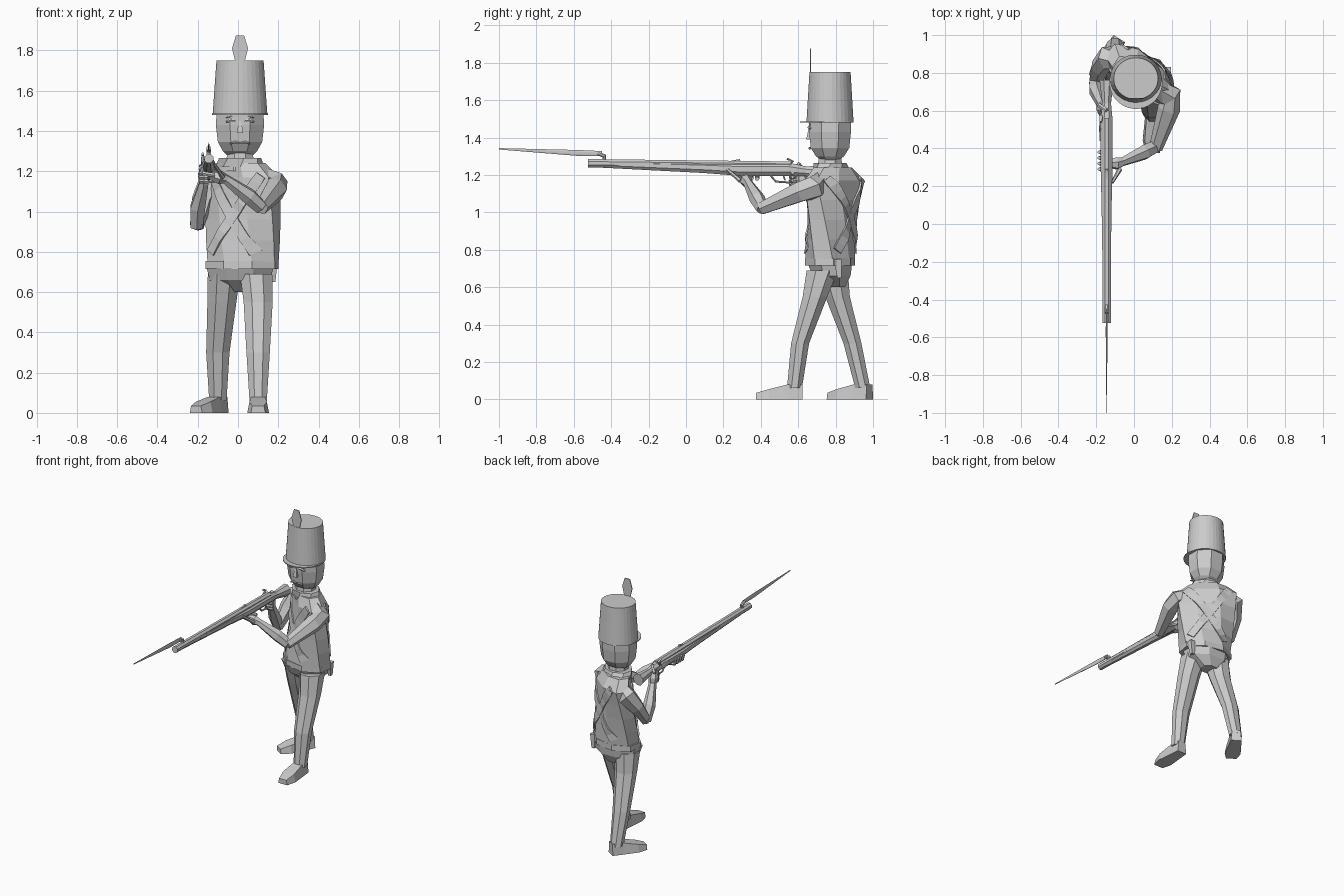
import bpy, bmesh
from math import cos, sin, pi, radians
from mathutils import Vector, Quaternion
from mathutils.bvhtree import BVHTree

default_cube = bpy.data.objects.get("Cube")
if default_cube:
    bpy.data.objects.remove(default_cube)

colour = (0.6, 0.6, 0.6, 1)
grey = bpy.data.materials.new("plain grey")
grey.use_nodes = True
grey.diffuse_color = colour
grey.node_tree.nodes["Principled BSDF"].inputs["Base Color"].default_value = colour

SIDES = (("left", 1), ("right", -1))
HEAD_X = 0.01
BODY_Y = 0.77
GUN_X = -0.145


def finish(name, bm):
    bmesh.ops.recalc_face_normals(bm, faces=bm.faces)
    mesh = bpy.data.meshes.new(name)
    bm.to_mesh(mesh)
    bm.free()
    mesh.materials.append(grey)
    obj = bpy.data.objects.new(name, mesh)
    bpy.context.collection.objects.link(obj)
    return obj


def skin(name, rings):
    """Bridge a list of equal point rings and cap both ends."""
    bm = bmesh.new()
    loops = [[bm.verts.new(point) for point in ring] for ring in rings]
    count = len(loops[0])
    for lower, upper in zip(loops, loops[1:]):
        for i in range(count):
            j = (i + 1) % count
            bm.faces.new((lower[i], lower[j], upper[j], upper[i]))
    bm.faces.new(loops[0])
    bm.faces.new(loops[-1])
    return finish(name, bm)


def column(name, levels, sides=8):
    """Stack level rings, each (height, x, y, half width, half depth, turn)."""
    rings = []
    for height, x, y, width, depth, turn in levels:
        spin = Quaternion((0, 0, 1), radians(turn))
        ring = []
        for i in range(sides):
            angle = 2 * pi * (i + 0.5) / sides
            corner = Vector((width * cos(angle), depth * sin(angle), 0)) / cos(pi / sides)
            ring.append(Vector((x, y, height)) + spin @ corner)
        rings.append(ring)
    return skin(name, rings)


def upright(name, levels, y=BODY_Y, sides=8):
    """Column over one centre, each level (height, half width, half depth)."""
    return column(name, [(z, HEAD_X, y, width, depth, 0) for z, width, depth in levels], sides)


def tube(name, nodes, sides=6, squash=1):
    """Tube through (x, y, z, radius) nodes; squash flattens it sideways."""
    points = [Vector(node[:3]) for node in nodes]
    rings, last, spin = [], Vector((0, 0, 1)), Quaternion()
    for i, point in enumerate(points):
        before, after = points[max(i - 1, 0)], points[min(i + 1, len(points) - 1)]
        heading = (after - before).normalized()
        spin = last.rotation_difference(heading) @ spin
        last = heading
        radius = nodes[i][3]
        angles = [2 * pi * (k + 0.5) / sides for k in range(sides)]
        rings.append([point + spin @ Vector((squash * radius * cos(a), radius * sin(a), 0))
                      for a in angles])
    return skin(name, rings)


def gun_part(name, nodes, sides=8, squash=1, offset=0):
    """Rifle part through (y, z, radius) nodes in the rifle's plane."""
    return tube(name, [(GUN_X + offset, y, z, radius) for y, z, radius in nodes], sides, squash)


# Hat, visor and plume
upright("hat", [(1.48, 0.136, 0.126), (1.75, 0.117, 0.11)], sides=32)
upright("hat_visor", [(1.48, 0.14, 0.14), (1.487, 0.14, 0.14)], y=0.75, sides=32)
upright("plume", [(1.73, 0.02, 0.003), (1.81, 0.04, 0.003), (1.875, 0.02, 0.003)], y=0.665, sides=4)

# Head and face
upright("head", [(1.275, 0.06, 0.04), (1.3, 0.085, 0.075), (1.345, 0.11, 0.103),
                 (1.43, 0.12, 0.112), (1.49, 0.116, 0.113)])
upright("nose", [(1.39, 0.015, 0.02), (1.45, 0.007, 0.007)], y=0.663, sides=4)
for side, sign in SIDES:
    for feature, height, thickness in (("eye", 1.45, 0.012), ("eyebrow", 1.47, 0.007),
                                       ("moustache", 1.34, 0.008)):
        inner = 0 if feature == "moustache" else 0.02
        tube(f"{side}_{feature}", [(HEAD_X + sign * (inner + reach), 0.662, height + lift, radius)
                                   for reach, lift, radius in ((0, 0, thickness / 2),
                                                               (0.025, 0.004, thickness),
                                                               (0.05, -0.004, thickness / 3))])
upright("neck", [(1.2, 0.08, 0.07), (1.3, 0.06, 0.06)])
column("collar", [(1.22, HEAD_X, 0.78, 0.12, 0.085, -30), (1.265, HEAD_X, BODY_Y, 0.1, 0.08, -15)])

# Torso twisting steadily towards the shoulders, then narrowing to the neck
steps = [i / 4 for i in range(5)]
torso = column("torso", [(0.75 + 0.42 * t, 0.025, BODY_Y + 0.025 * t, 0.17 + 0.03 * t, 0.12 - 0.02 * t,
                          -12 - 28 * t) for t in steps] + [(1.24, HEAD_X, 0.785, 0.13, 0.08, -35)])
column("belt", [(z, 0.02, BODY_Y, 0.175, 0.123, -10) for z in (0.715, 0.755)])
column("hips", [(0.6, HEAD_X, 0.8, 0.06, 0.05, 0), (0.66, HEAD_X, 0.78, 0.15, 0.1, 0),
                (0.72, HEAD_X, BODY_Y, 0.165, 0.117, 0)])
tube("hip_pouch", [(0.175, 0.82, 0.65, 0.015), (0.175, 0.81, 0.75, 0.03)], 4)

# Crossed straps laid on the front and back of the torso
surface = BVHTree.FromPolygons([v.co for v in torso.data.vertices],
                               [tuple(p.vertices) for p in torso.data.polygons])
chest_turn = Quaternion((0, 0, 1), radians(-30))
across = chest_turn @ Vector((1, 0, 0))
for face, facing in (("front", -1), ("back", 1)):
    outward = chest_turn @ Vector((0, facing, 0))
    for side, sign in SIDES:
        bm = bmesh.new()
        previous = None
        for i in range(13):
            t = i / 12
            row = []
            for edge in (-1, 1):
                sideways = sign * (0.145 - 0.29 * t + 0.022 * edge)
                start = Vector((0.025, 0.78, 1.18 - 0.42 * t - 0.014 * edge)) + across * sideways + outward
                hit = surface.ray_cast(start, -outward)[0]
                if hit:
                    row.append(bm.verts.new(hit + outward * 0.005))
            if len(row) < 2:
                previous = None
                continue
            if previous:
                bm.faces.new((previous[0], previous[1], row[1], row[0]))
            previous = row
        strap = finish(f"{face}_strap_{side}", bm)
        thickness = strap.modifiers.new("thickness", "SOLIDIFY")
        thickness.thickness = 0.012
        thickness.offset = 0


# Legs and feet
def leg(side, hip, thigh, knee, ankle, toe_turn):
    joints = ((hip, 0.08, 0.085), (thigh, 0.072, 0.066), (knee, 0.058, 0.048), (ankle, 0.043, 0.04))
    column(side + "_leg", [(z, x, y, width, depth, 0) for (x, y, z), width, depth in joints])
    forward = Quaternion((0, 0, 1), radians(toe_turn)) @ Vector((0, -1, 0))
    sideways = Vector((-forward.y, forward.x, 0))
    heel = Vector((ankle[0], ankle[1], 0)) - forward * 0.043
    rings = []
    for reach, half, top in ((0, 0.036, 0.08), (0.08, 0.044, 0.08), (0.18, 0.054, 0.055), (0.248, 0.036, 0.035)):
        middle = heel + forward * reach
        lid = Vector((0, 0, top))
        rings.append([middle - sideways * half, middle + sideways * half,
                      middle + sideways * half * 0.8 + lid, middle - sideways * half * 0.8 + lid])
    skin(side + "_foot", rings)


leg("left", (0.09, 0.73, 0.69), (0.1, 0.69, 0.55), (0.1, 0.61, 0.3), (0.1, 0.58, 0.06), 0)
leg("right", (-0.07, 0.78, 0.69), (-0.08, 0.81, 0.55), (-0.1, 0.89, 0.3), (-0.1, 0.945, 0.06), -32)

# Arms, from the collar over the shoulder to the hand
tube("left_upper_arm", [(0.07, 0.75, 1.2, 0.04), (0.19, 0.68, 1.13, 0.067),
                        (0.185, 0.61, 1.11, 0.06), (0.115, 0.4, 1.02, 0.036)])
tube("left_forearm", [(0.115, 0.41, 1.02, 0.036), (0.055, 0.38, 1.075, 0.042), (-0.06, 0.33, 1.16, 0.025),
                      (-0.09, 0.32, 1.17, 0.035), (-0.14, 0.32, 1.18, 0.02)])
tube("right_upper_arm", [(-0.04, 0.85, 1.2, 0.04), (-0.14, 0.88, 1.13, 0.067),
                         (-0.18, 0.83, 1.05, 0.053), (-0.205, 0.75, 0.925, 0.036)])
tube("right_forearm", [(-0.205, 0.76, 0.925, 0.036), (-0.2, 0.71, 1.02, 0.042), (-0.17, 0.63, 1.14, 0.026),
                       (-0.17, 0.62, 1.18, 0.034), (-0.16, 0.61, 1.23, 0.02)])

# Curled fingers and thumbs around the rifle
for i in range(4):
    y = 0.29 + 0.03 * i
    tube(f"left_finger_{i}", [(GUN_X + 0.03, y, 1.18, 0.012), (GUN_X - 0.03, y, 1.19, 0.012),
                              (GUN_X - 0.04, y, 1.23, 0.009)])
    z = 1.15 + 0.02 * i
    tube(f"right_finger_{i}", [(GUN_X - 0.04, 0.6, z, 0.012), (GUN_X - 0.02, 0.56, z, 0.012),
                               (GUN_X + 0.03, 0.57, z, 0.009)])
tube("left_thumb", [(GUN_X + 0.07, 0.29, 1.17, 0.013), (GUN_X + 0.03, 0.22, 1.23, 0.008)])
tube("right_thumb", [(GUN_X - 0.04, 0.63, 1.22, 0.013), (GUN_X, 0.6, 1.26, 0.011)])

# Rifle
gun_part("rifle_stock", [(-0.46, 1.26, 0.022), (0.1, 1.24, 0.032), (0.3, 1.23, 0.038), (0.55, 1.23, 0.038),
                         (0.64, 1.22, 0.028), (0.76, 1.21, 0.045)], squash=0.9)
gun_part("rifle_barrel", [(-0.525, 1.263, 0.024), (0.56, 1.25, 0.024)])
gun_part("lock_plate", [(0.44, 1.23, 0.01), (0.5, 1.23, 0.02), (0.6, 1.23, 0.01)], squash=0.3, offset=-0.034)
gun_part("hammer", [(0.54, 1.24, 0.009), (0.57, 1.275, 0.008), (0.54, 1.287, 0.007)], offset=-0.03)
gun_part("rear_sight", [(0.24, 1.272, 0.006), (0.29, 1.277, 0.012)], sides=4)
gun_part("trigger_guard", [(0.45, 1.2, 0.006), (0.48, 1.165, 0.006), (0.55, 1.16, 0.006), (0.59, 1.2, 0.006)])
gun_part("trigger", [(0.52, 1.2, 0.005), (0.53, 1.17, 0.004)])

# Bayonet
gun_part("bayonet_arm", [(-0.44, 1.28, 0.012), (-0.435, 1.3, 0.012), (-0.47, 1.316, 0.012)])
gun_part("bayonet_blade", [(-1, 1.34, 0.004), (-0.58, 1.318, 0.017), (-0.45, 1.314, 0.015)], squash=0.3)
